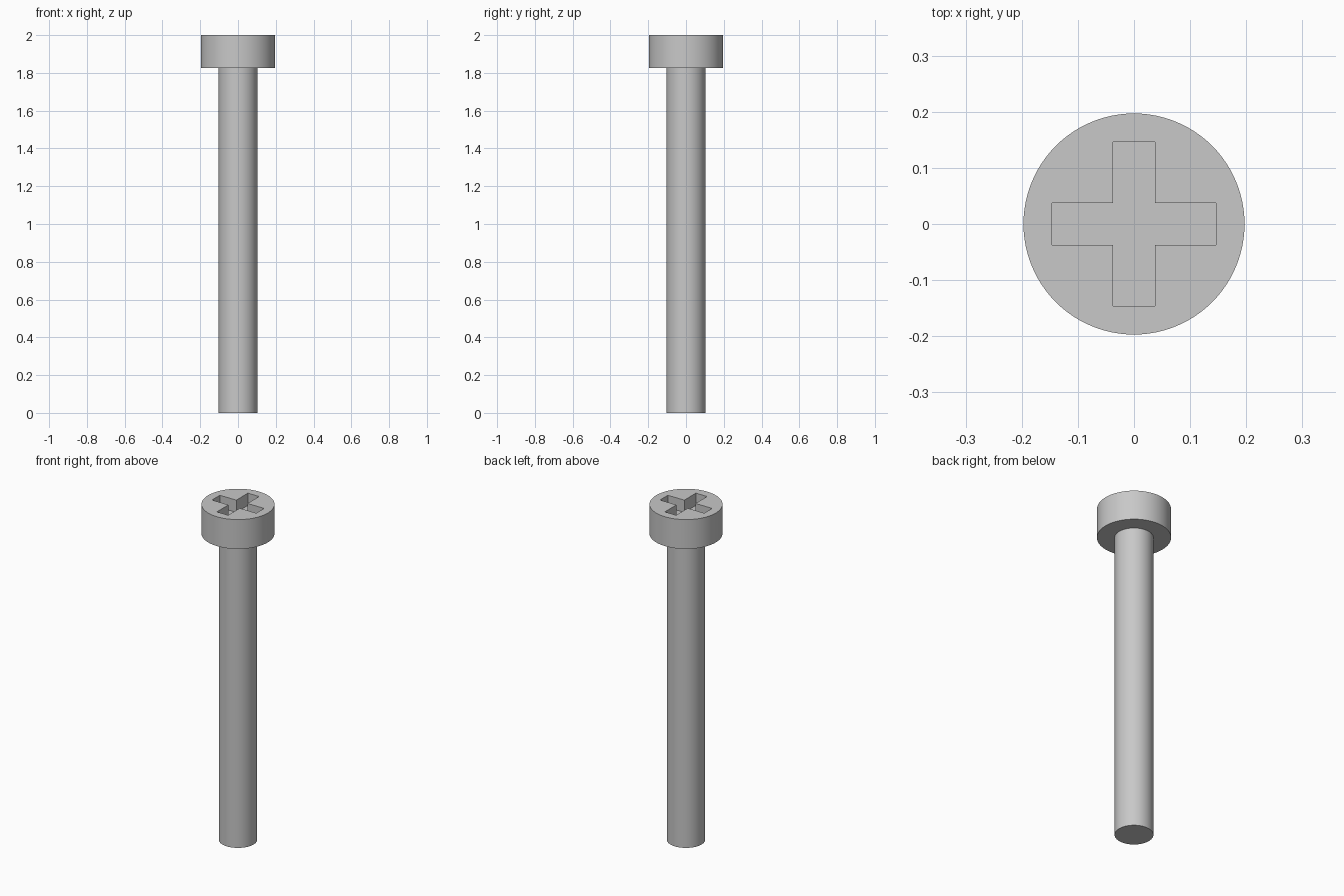
import bpy, bmesh, math

if "Cube" in bpy.data.objects:
    bpy.data.objects.remove(bpy.data.objects["Cube"], do_unlink=True)

HEIGHT, HEAD_BASE = 2.0, 1.825
SHAFT_R, HEAD_R = 0.103, 0.197
ARM, HALF_W, DEPTH = 0.146, 0.037, 0.073
SIDES = 96

# Plain grey metal
steel = bpy.data.materials.new("grey_steel")
steel.use_nodes = True
GREY = (0.58, 0.58, 0.58, 1)
steel.diffuse_color = GREY
bsdf = next(n for n in steel.node_tree.nodes if n.type == 'BSDF_PRINCIPLED')
bsdf.inputs["Base Color"].default_value = GREY


def add_object(name, bm):
    bmesh.ops.recalc_face_normals(bm, faces=bm.faces)
    mesh = bpy.data.meshes.new(name)
    bm.to_mesh(mesh)
    bm.free()
    mesh.materials.append(steel)
    obj = bpy.data.objects.new(name, mesh)
    bpy.context.collection.objects.link(obj)
    return obj


def ring(bm, radius, z):
    return [bm.verts.new((radius * math.cos(a), radius * math.sin(a), z))
            for a in (2 * math.pi * i / SIDES for i in range(SIDES))]


# Screw body: shaft, shoulder and cylindrical head as one closed turned part
bm = bmesh.new()
profile = [(SHAFT_R, 0), (SHAFT_R, HEAD_BASE), (HEAD_R, HEAD_BASE), (HEAD_R, HEIGHT)]
rings = [ring(bm, r, z) for r, z in profile]
for low, high in zip(rings, rings[1:]):
    for i in range(SIDES):
        j = (i + 1) % SIDES
        bm.faces.new((low[i], low[j], high[j], high[i]))
bm.faces.new(rings[0])
bm.faces.new(rings[-1])
screw = add_object("screw_body", bm)

# Cross recess cutter: a plus-shaped prism, one arm outline turned four times
bm = bmesh.new()
outline = []
for turn in range(4):
    c, s = round(math.cos(turn * math.pi / 2)), round(math.sin(turn * math.pi / 2))
    for x, y in ((ARM, -HALF_W), (ARM, HALF_W), (HALF_W, HALF_W)):
        outline.append(bm.verts.new((c * x - s * y, s * x + c * y, HEIGHT - DEPTH)))
floor = bm.faces.new(outline)
top = bmesh.ops.extrude_face_region(bm, geom=[floor])
bmesh.ops.translate(bm, vec=(0, 0, 2 * DEPTH),
                    verts=[v for v in top["geom"] if isinstance(v, bmesh.types.BMVert)])
cutter = add_object("cross_recess_cutter", bm)
cutter.hide_render = True

# Cut the recess, then discard the cutter
cut = screw.modifiers.new("cross_recess", 'BOOLEAN')
cut.operation = 'DIFFERENCE'
cut.solver = 'EXACT'
cut.object = cutter
bpy.ops.object.select_all(action='DESELECT')
screw.select_set(True)
bpy.context.view_layer.objects.active = screw
bpy.ops.object.modifier_apply(modifier=cut.name)
bpy.data.objects.remove(cutter, do_unlink=True)

# Smooth round sides with crisp rims
bpy.ops.object.shade_smooth_by_angle(angle=math.radians(30))
